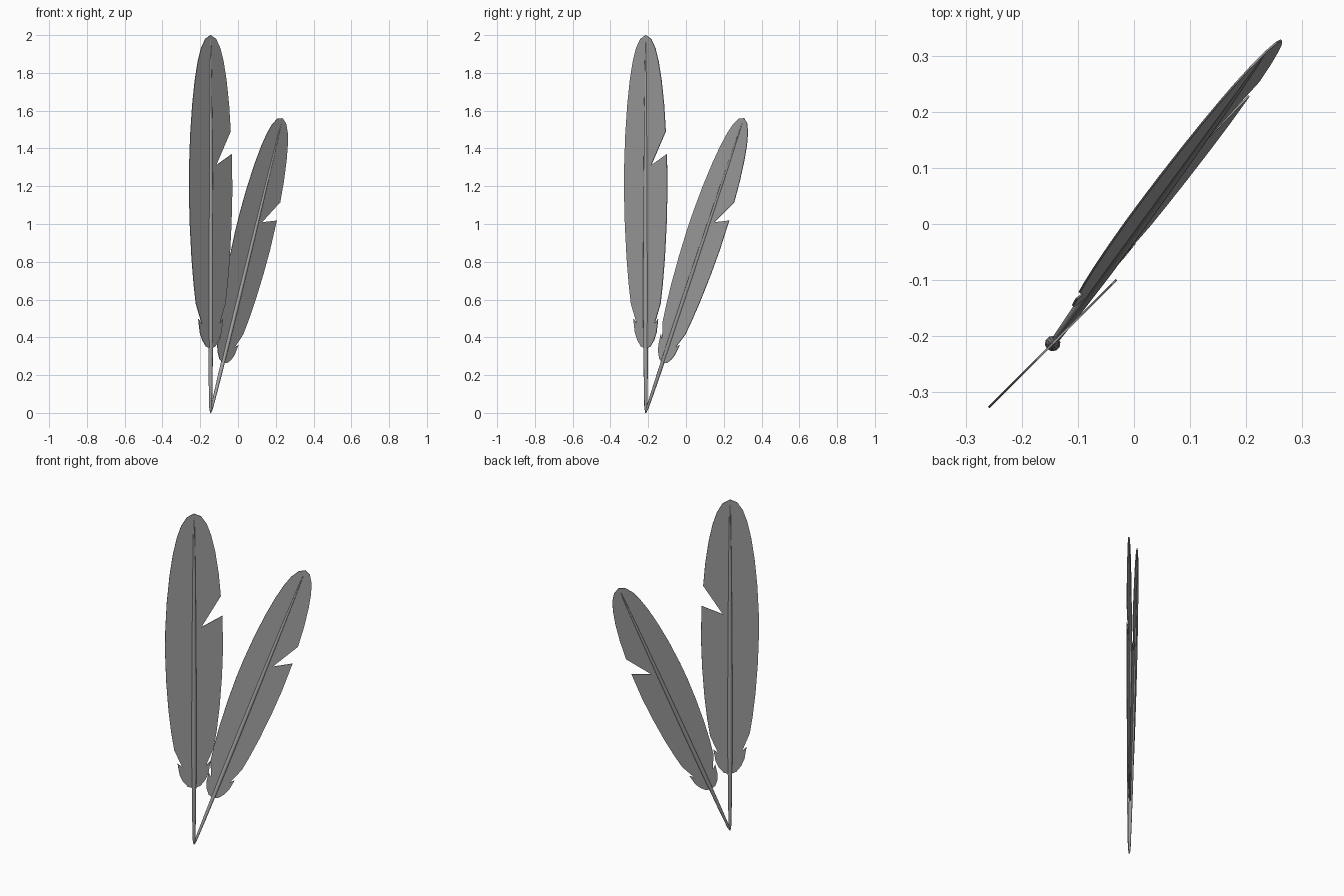
import bpy, bmesh, math
from mathutils import Vector, Matrix

if "Cube" in bpy.data.objects:
    bpy.data.objects.remove(bpy.data.objects["Cube"])

grey = bpy.data.materials.new("feather grey")
grey.diffuse_color = (0.36, 0.36, 0.36, 1)
grey.use_nodes = True
grey.node_tree.nodes["Principled BSDF"].inputs["Base Color"].default_value = grey.diffuse_color

BASE = Vector((-0.145, -0.213, 0.0))

# Half outlines of the vane: (sideways offset, height), bottom to top
barb = [(0.035, 0.352), (0.062, 0.385), (0.08, 0.425), (0.092, 0.497),
        (0.066, 0.472), (0.11, 0.578)]
lower = [(0.126, 0.68), (0.142, 0.82), (0.155, 1.0), (0.161, 1.17)]
notch = [(0.158, 1.37), (0.04, 1.31), (0.149, 1.49)]
upper = [(0.137, 1.63), (0.118, 1.76), (0.096, 1.86), (0.072, 1.93), (0.04, 1.98)]
right = barb + lower + notch + upper
left = barb + lower + [(0.16, 1.3), (0.152, 1.47)] + upper
outline = [(0, 0.34)] + right + [(0, 2.0)] + [(-x, z) for x, z in reversed(left)]

# Quill profile: (radius, height)
quill = [(0.003, 0.0), (0.008, 0.03), (0.011, 0.2), (0.014, 0.5), (0.014, 0.8),
         (0.012, 1.2), (0.009, 1.6), (0.005, 1.9), (0.002, 1.985)]


def finish(name, bm, matrix, smooth):
    bmesh.ops.recalc_face_normals(bm, faces=bm.faces)
    bm.transform(matrix)
    me = bpy.data.meshes.new(name)
    bm.to_mesh(me)
    bm.free()
    me.materials.append(grey)
    ob = bpy.data.objects.new(name, me)
    bpy.context.collection.objects.link(ob)
    if smooth:
        for p in me.polygons:
            p.use_smooth = len(p.vertices) == 4


def feather(name, axis, side, scale):
    # local x runs across the vane, local z along the quill
    z = axis.normalized()
    x = (side - z * side.dot(z)).normalized()
    y = z.cross(x)
    m = Matrix.Translation(BASE) @ Matrix((x, y, z)).transposed().to_4x4() @ Matrix.Scale(scale, 4)

    # thin flat vane
    t = 0.004
    bm = bmesh.new()
    face = bm.faces.new([bm.verts.new((px, -t / 2, pz)) for px, pz in outline])
    ext = bmesh.ops.extrude_face_region(bm, geom=[face], use_keep_orig=True)
    bmesh.ops.translate(bm, vec=(0, t, 0),
                        verts=[v for v in ext["geom"] if isinstance(v, bmesh.types.BMVert)])
    finish(name + "_vane", bm, m, False)

    # round tapering quill
    n = 10
    bm = bmesh.new()
    rings = [[bm.verts.new((r * math.cos(2 * math.pi * i / n), r * math.sin(2 * math.pi * i / n), h))
              for i in range(n)] for r, h in quill]
    for a, b in zip(rings, rings[1:]):
        for i in range(n):
            j = (i + 1) % n
            bm.faces.new((a[i], a[j], b[j], b[i]))
    bm.faces.new(rings[0])
    bm.faces.new(rings[-1])
    finish(name + "_quill", bm, m, True)


feather("tall_feather", Vector((0, 0, 1)), Vector((1, 1, 0)), 1.0)
feather("leaning_feather", Vector((0.38, 0.52, 1.56)), Vector((1, 1, 0)), 0.844)
